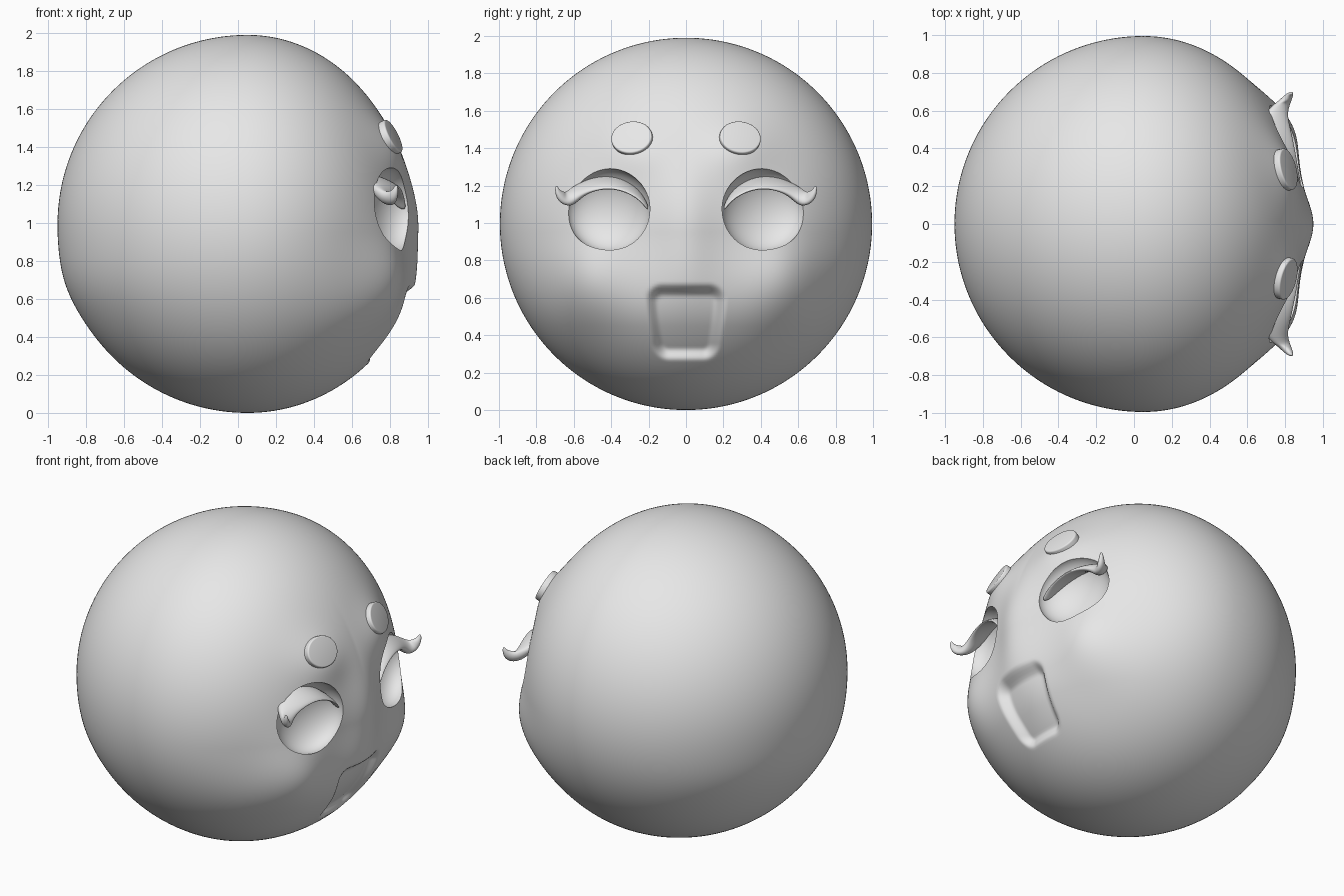
import bpy, bmesh, math
from mathutils import Vector

if "Cube" in bpy.data.objects:
    bpy.data.objects.remove(bpy.data.objects["Cube"])

GREY = (0.8, 0.8, 0.8, 1)
clay = bpy.data.materials.new("clay grey")
clay.use_nodes = True
clay.diffuse_color = GREY
clay.node_tree.nodes["Principled BSDF"].inputs["Base Color"].default_value = GREY


def add_object(name, bm):
    bmesh.ops.recalc_face_normals(bm, faces=bm.faces)
    mesh = bpy.data.meshes.new(name)
    bm.to_mesh(mesh)
    bm.free()
    mesh.materials.append(clay)
    obj = bpy.data.objects.new(name, mesh)
    bpy.context.collection.objects.link(obj)
    return obj


def activate(obj):
    bpy.ops.object.select_all(action='DESELECT')
    obj.select_set(True)
    bpy.context.view_layer.objects.active = obj


def smooth(obj, degrees=40):
    activate(obj)
    bpy.ops.object.shade_smooth_by_angle(angle=math.radians(degrees))


def place(obj, location, normal, scale):
    obj.location = location
    obj.rotation_mode = 'QUATERNION'
    obj.rotation_quaternion = Vector(normal).to_track_quat('Z', 'Y')
    obj.scale = scale


def step(a, b, v):
    t = min(max((v - a) / (b - a), 0), 1)
    return t * t * (3 - 2 * t)


def bump(y, z, cy, cz, sy, sz):
    return math.exp(-((y - cy) / sy) ** 2 / 2 - ((z - cz) / sz) ** 2 / 2)


def mouth_depth(y, z):
    # soft rounded box, slightly narrower towards the chin
    half_width = 0.17 + 0.035 * step(0.28, 0.6, z)
    dy = abs(y) - half_width + 0.08
    dz = abs(z - 0.47) - 0.115
    dist = math.hypot(max(dy, 0), max(dz, 0)) + min(max(dy, dz), 0) - 0.08
    return 0.06 * (1 - step(-0.06, 0.015, dist))


def head_point(n):
    y, z = 0.995 * n.y, 0.995 + 0.995 * n.z
    # faint jowl line around the lower half
    jowl = 1 + 0.012 * math.exp(-((z - 0.66) / 0.13) ** 2 / 2)
    if n.x <= 0:
        return Vector((0.05 + n.x * jowl, y, z))
    # flattened face, fuller towards the chin
    x = 0.05 + n.x * (0.855 + 0.085 * (1 - step(0.45, 0.95, z)))
    x += step(0, 0.5, n.x) * (0.045 * bump(y, z, 0, 0.95, 0.11, 0.26)
                              + 0.07 * bump(abs(y), z, 0.55, 0.71, 0.14, 0.19)
                              + 0.042 * bump(abs(y), z, 0.285, 1.40, 0.13, 0.11)
                              - mouth_depth(y, z))
    return Vector((x, y, z))


# Head: evenly divided ball shaped into the face
bm = bmesh.new()
bmesh.ops.create_cube(bm, size=2)
bmesh.ops.subdivide_edges(bm, edges=bm.edges, cuts=109, use_grid_fill=True)
for v in bm.verts:
    v.co = head_point(Vector([math.tan(c * math.pi / 4) for c in v.co]).normalized())
head = add_object("head", bm)

# Eye sockets: hollow bowls cut into the head
for side in (-1, 1):
    bm = bmesh.new()
    bmesh.ops.create_uvsphere(bm, u_segments=64, v_segments=32, radius=1)
    cutter = add_object("socket_cutter", bm)
    place(cutter, (0.82, side * 0.415, 1.07), (0.92, side * 0.36, 0.0), (0.235, 0.222, 0.14))
    cutter.hide_render = True
    activate(head)
    cut = head.modifiers.new("socket", 'BOOLEAN')
    cut.operation = 'DIFFERENCE'
    cut.solver = 'EXACT'
    cut.object = cutter
    bpy.context.view_layer.update()
    bpy.ops.object.modifier_apply(modifier=cut.name)
    bpy.data.objects.remove(cutter)
smooth(head, 45)

# Eyelash path: x, y, z, half depth, half thickness
LASH = [(0.86, 0.20, 1.07, 0.03, 0.008), (0.82, 0.25, 1.16, 0.06, 0.014),
        (0.775, 0.38, 1.225, 0.085, 0.02), (0.755, 0.50, 1.21, 0.08, 0.024),
        (0.75, 0.575, 1.17, 0.065, 0.034), (0.775, 0.625, 1.125, 0.05, 0.045),
        (0.81, 0.665, 1.135, 0.03, 0.034), (0.83, 0.69, 1.17, 0.015, 0.014),
        (0.835, 0.692, 1.20, 0.006, 0.006)]
RING = 10


def lash(name, side):
    bm = bmesh.new()
    rings = []
    for i, (x, y, z, depth, thick) in enumerate(LASH):
        a, b = LASH[max(i - 1, 0)], LASH[min(i + 1, len(LASH) - 1)]
        t = Vector((b[1] - a[1], b[2] - a[2])).normalized()
        ring = []
        for k in range(RING):
            ang = 2 * math.pi * k / RING
            reach = depth * math.cos(ang)
            off = thick * math.sin(ang)
            # the lid slopes up into the socket
            ring.append(bm.verts.new((x + reach, side * (y - t.y * off),
                                      z + t.x * off - 0.4 * reach)))
        rings.append(ring)
    for r, s in zip(rings, rings[1:]):
        for k in range(RING):
            j = (k + 1) % RING
            bm.faces.new((r[k], r[j], s[j], s[k]))
    bm.faces.new(rings[0])
    bm.faces.new(rings[-1])
    obj = add_object(name, bm)
    rounding = obj.modifiers.new("round", 'SUBSURF')
    rounding.levels = rounding.render_levels = 2
    smooth(obj, 180)


# Brow: rounded button sunk into the forehead
def brow(name, side):
    bm = bmesh.new()
    bmesh.ops.create_cone(bm, cap_ends=True, segments=48, radius1=0.112, radius2=0.112, depth=0.07)
    rims = [e for e in bm.edges if abs(e.verts[0].co.z - e.verts[1].co.z) < 0.001]
    bmesh.ops.bevel(bm, geom=rims, offset=0.01, segments=4, profile=0.5, affect='EDGES')
    obj = add_object(name, bm)
    place(obj, (0.79, side * 0.285, 1.445), (1, side * 0.25, 0.5), (1, 0.85, 1))
    smooth(obj)


for label, side in (("left", 1), ("right", -1)):
    lash(label + "_eyelash", side)
    brow(label + "_brow", side)
